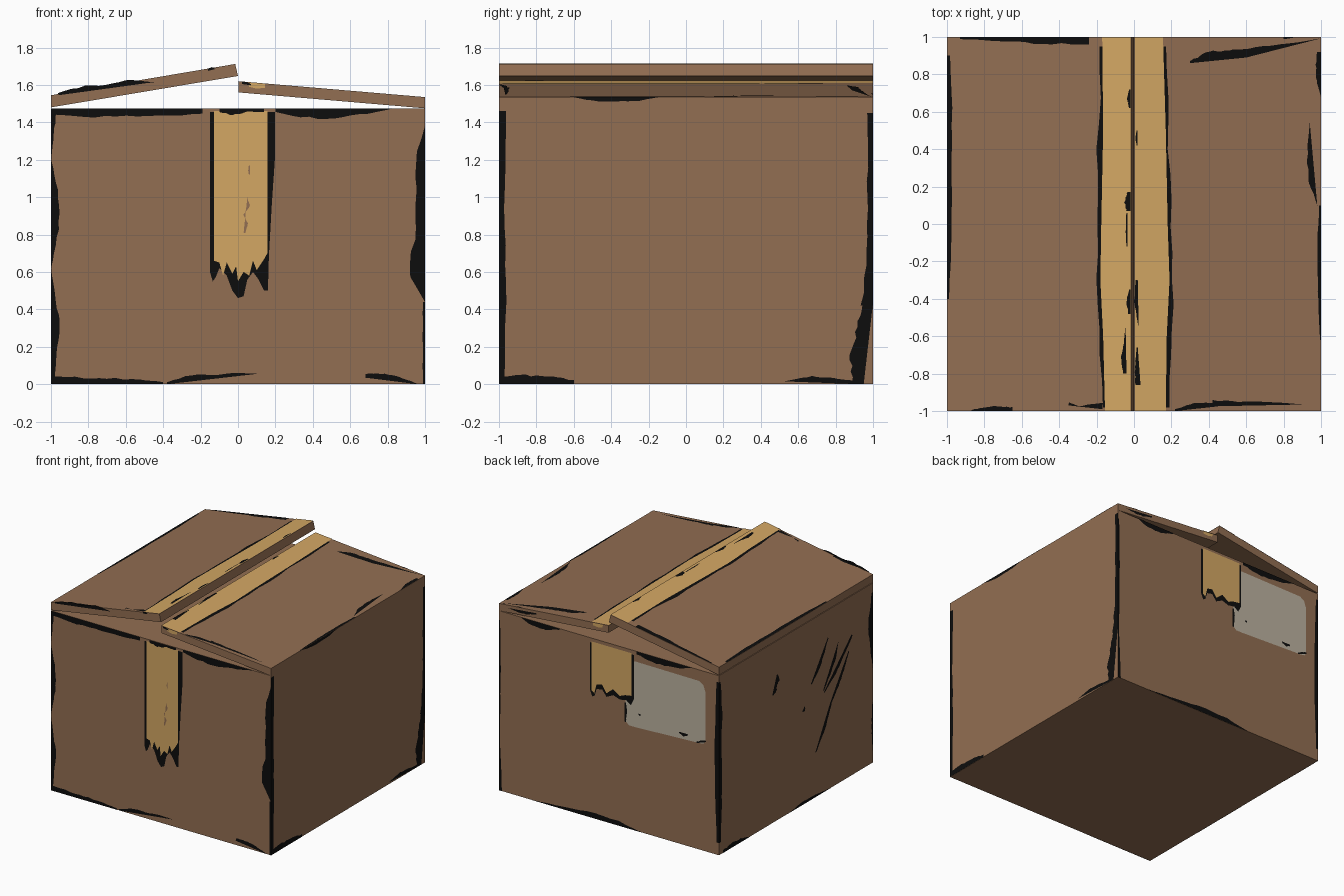
import bpy, bmesh, random
from mathutils import Vector

random.seed(4)
H = 1.475


def material(name, rgb):
    m = bpy.data.materials.new(name)
    m.diffuse_color = (*rgb, 1)
    return m


CARD = material("cardboard brown", (0.288, 0.156, 0.084))
TAPE = material("tape tan", (0.655, 0.386, 0.127))
LABEL = material("label grey", (0.50, 0.445, 0.35))
INK = material("ink black", (0.004, 0.004, 0.004))


def add_object(name, bm, mat):
    me = bpy.data.meshes.new(name)
    bm.to_mesh(me)
    bm.free()
    me.materials.append(mat)
    ob = bpy.data.objects.new(name, me)
    bpy.context.collection.objects.link(ob)


def prism(name, profile):
    """Extrude an x/z profile along the full depth."""
    bm = bmesh.new()
    f = bm.faces.new([bm.verts.new((x, -1, z)) for x, z in profile])
    r = bmesh.ops.extrude_face_region(bm, geom=[f])
    vs = [g for g in r["geom"] if isinstance(g, bmesh.types.BMVert)]
    bmesh.ops.translate(bm, verts=vs, vec=(0, 2, 0))
    bmesh.ops.recalc_face_normals(bm, faces=bm.faces)
    add_object(name, bm, CARD)


# Box body and the two lifted lid flaps
prism("box_body", [(-1, 0), (1, 0), (1, H), (-1, H)])
prism("left_flap", [(-1, 1.48), (0, 1.648), (-0.015, 1.712), (-1, 1.545)])
prism("right_flap", [(0.003, 1.56), (1, H), (1, 1.535), (0.003, 1.62)])

# Each face maps flat (u, v, lift) to space, with its outward direction
FACES = {
    "front": (lambda u, v, d: (u, -1 - d, v), (0, -1, 0)),
    "back": (lambda u, v, d: (u, 1 + d, v), (0, 1, 0)),
    "right": (lambda u, v, d: (1 + d, u, v), (1, 0, 0)),
    "left": (lambda u, v, d: (-1 - d, u, v), (-1, 0, 0)),
    "left_flap": (lambda u, v, d: (u, v, 1.712 + (u + .015) * .1695 + d), (0, 0, 1)),
    "right_flap": (lambda u, v, d: (u, v, 1.62 - (u - .003) * .0853 + d), (0, 0, 1)),
}
sheets = {}


def strip(face, part, mat, layer, side_a, side_b):
    """Thin sheet between two matching polylines on a face."""
    fn, out = FACES[face]
    bm = sheets.setdefault((face + "_" + part, mat.name), bmesh.new())
    d = layer * 0.0015
    va = [bm.verts.new(fn(*p, d)) for p in side_a]
    vb = [bm.verts.new(fn(*p, d)) for p in side_b]
    for i in range(len(va) - 1):
        f = bm.faces.new((va[i], va[i + 1], vb[i + 1], vb[i]))
        f.normal_update()
        if f.normal.dot(Vector(out)) < 0:
            f.normal_flip()


def mark(face, a, b, widths, part="ink_marks", mat=INK, layer=1):
    """Ragged brush mark on the left side of the line a to b."""
    a, b = Vector(a), Vector(b)
    t = (b - a).normalized()
    n = Vector((-t.y, t.x))
    steps = 14
    sa, sb = [], []
    for i in range(steps + 1):
        k = i / steps
        s = k * (len(widths) - 1)
        j = min(int(s), len(widths) - 2)
        w = widths[j] + (widths[j + 1] - widths[j]) * (s - j)
        p = a.lerp(b, k)
        sa.append(p)
        sb.append(p + n * (w * random.uniform(.85, 1.15) + .001))
    strip(face, part, mat, layer, sa, sb)


def drape(face, part, mat, layer, top, bottoms):
    """Sheet hanging from a level with a torn lower edge."""
    strip(face, part, mat, layer, [(u, top) for u, _ in bottoms], bottoms)


# Front ink marks along the edges
for a, b, w in [
    ((-.19, H), (-1, H), (.03, .045, .035, .05, .035)),
    ((.83, H), (.2, H), (.0, .03, .05, .05, .02)),
    ((-1, .62), (-1, .03), (0, .02, .045, .03, .02)),
    ((-1, 1.2), (-1, .62), (0, .035, .045, .03, 0)),
    ((-1, H), (-1, 1.2), (.03, .015, 0)),
    ((1, .44), (1, 1.38), (0, .08, .06, .045, .045, .045, 0)),
    ((1, 0), (1, .44), (.01, .012, .01)),
    ((-1, 0), (-.4, 0), (.05, .035, .03, .025, .01)),
    ((-.38, .0), (.1, .055), (.01, .035, .02, .02, 0)),
    ((.68, .035), (.96, .0), (.02, .03, .025, 0)),
    ((-.45, 1.615), (-.96, 1.545), (.0, -.03, -.02, -.03, -.012)),
    ((-.16, 1.675), (-.12, 1.685), (.01, .015, 0)),
    ((.02, 1.605), (.07, 1.598), (.01, .012, .005)),
]:
    mark("front", a, b, w)

# Front tape with its ink shadow and worn nicks
drape("front", "tape_outline", INK, 1, 1.455, [
    (-.15, .60), (-.135, .55), (-.12, .57), (-.10, .62), (-.06, .58), (-.03, .5),
    (0, .46), (.03, .47), (.05, .56), (.08, .60), (.11, .56), (.14, .5), (.16, .5),
    (.165, .68), (.18, .95), (.197, 1.2)])
drape("front", "tape", TAPE, 2, 1.46, [
    (-.128, .66), (-.10, .65), (-.08, .58), (-.06, .65), (-.03, .59), (-.01, .63),
    (0, .55), (.03, .6), (.06, .58), (.08, .66), (.10, .61), (.14, .67), (.157, .7)])
mark("front", (.14, 1.475), (-.1, 1.475), (.02, .015, .035, .02), "tape_wear", INK, 3)
mark("front", (.03, .81), (.05, 1.0), (-.01, -.02, .01, -.02, 0), "tape_nicks", CARD, 3)
mark("front", (.063, 1.12), (.063, 1.17), (.004, .008, .004), "tape_nicks", CARD, 3)

# Right side ink marks
for a, b, w in [
    ((-1, 1.46), (-1, .02), (.04, .032, .03, .032, .035, .03, .03)),
    ((.95, .0), (.998, .42), (.055, .085, .07, .06)),
    ((1, .42), (1, 1.45), (.06, .035, .03, .03, .025, .035)),
    ((-1, 0), (-.6, 0), (.03, .045, .045, .035, .02)),
    ((.53, .015), (.93, 0), (.0, .03, .025, .015)),
    ((-.15, 1.535), (-.6, 1.535), (0, .02, .025, .02, 0)),
]:
    mark("right", a, b, w)

# Back ink marks
for a, b, w in [
    ((.8, H), (.45, H), (0, .035, .05, .03, .01)),
    ((-.25, H), (-.76, H), (.02, .045, .05, .04, 0)),
    ((-1, 1.42), (-1, .1), (.02, .03, .035, .03, .02)),
    ((-.3, 0), (.7, 0), (0, .035, .045, .03, .015, 0)),
    ((1, .0), (1, 1.4), (.03, .01, .012, .015, .01)),
    ((.66, 1.545), (.92, 1.52), (-.01, -.025, -.02, 0)),
]:
    mark("back", a, b, w)

# Back tape and mailing label
drape("back", "tape_outline", INK, 2, 1.44, [
    (.172, 1.05), (.15, 1.0), (.13, 1.01), (.11, 1.07), (.06, 1.08), (.02, 1.03),
    (-.04, 1.06), (-.10, 1.04), (-.16, 1.05), (-.2, 1.02), (-.23, 1.08)])
drape("back", "tape", TAPE, 3, 1.45, [
    (.155, 1.05), (.13, 1.03), (.11, 1.11), (.06, 1.12), (.02, 1.06), (-.04, 1.11),
    (-.10, 1.07), (-.15, 1.09), (-.21, 1.1)])
strip("back", "label", LABEL, 1,
      [(-.15, 1.02), (-.18, 1.36), (-.24, 1.39), (-.82, 1.385), (-.86, 1.36), (-.88, 1.3)],
      [(-.15, .88), (-.18, .85), (-.24, .85), (-.82, .875), (-.86, .88), (-.88, .9)])
for a, b, w in [((-.64, .92), (-.72, .92), (.01, .025, .01)),
                ((-.27, .97), (-.29, .97), (.01, .015, .01)),
                ((-.145, .87), (-.145, 1.03), (.01, .02, .012)),
                ((-.885, .9), (-.8, .87), (.012, .015, .01))]:
    mark("back", a, b, w, "label_wear", INK, 2)

# Left side edge marks and slanted scratches
for a, b, w in [
    ((1, .1), (1, 1.42), (.02, .03, .04, .03, .04, .02)),
    ((-1, 1.4), (-1, .75), (.02, .05, .06, .03, 0)),
    ((-1, .5), (-1, .1), (.01, .02, .01)),
    ((.6, 0), (.95, 0), (0, .03, .035, .02)),
    ((-.45, 0), (.1, 0), (0, .02, .025, 0)),
    ((-.19, .95), (-.41, 1.25), (.01, .04, .03, .01)),
    ((-.35, .84), (-.55, 1.17), (.01, .03, .04, .0)),
    ((-.36, .82), (-.72, 1.16), (.01, .035, .03, .02)),
    ((-.25, .37), (-.44, .70), (.01, .04, .02)),
    ((-.44, .70), (-.68, 1.04), (.02, .035, .01)),
    ((-.08, .77), (-.11, .80), (.01, .03, .01)),
    ((.31, 1.05), (.25, 1.20), (.01, .05, .03, .06, .01)),
]:
    mark("left", a, b, w)

# Left flap: edge marks, centre tape and wear
for a, b, w in [
    ((-.24, 1), (-.93, 1), (.035, .035, .03, .02, .01)),
    ((-1, .9), (-1, -.4), (.015, .028, .025, .025, .01)),
    ((-.87, -1), (-.65, -1), (.005, .025, .02)),
    ((-.35, -.97), (-.17, -.99), (.015, .0, .02, .035)),
]:
    mark("left_flap", a, b, w)
mark("left_flap", (-.15, .95), (-.15, -.98), (-.04, -.03, -.05, -.04, -.045, -.05, -.03, -.02),
     "tape_outline")
strip("left_flap", "tape", TAPE, 2,
      [(-.17, 1), (-.165, .5), (-.175, 0), (-.18, -.3), (-.165, -.6), (-.155, -1)],
      [(-.016, y) for y in (1, .5, 0, -.3, -.6, -1)])
for a, b, w in [((-.02, .07), (-.02, .17), (.02, .03, .015)),
                ((-.035, -.12), (-.035, .06), (.005, .008, .005)),
                ((-.04, -.8), (-.045, -.55), (.015, .03, .01, 0)),
                ((-.02, .62), (-.02, .72), (.005, .015, .005)),
                ((-.02, -.48), (-.02, -.35), (.01, .02, .005))]:
    mark("left_flap", a, b, w, "tape_wear", INK, 3)

# Right flap: edge marks, centre tape and wear
for a, b, w in [
    ((.3, .86), (.6, .89), (.01, .05, .05, .04)),
    ((.6, .89), (.99, .99), (.04, .03, .01, .0)),
    ((.98, .1), (.94, .54), (.0, .035, .025, 0)),
    ((1, -.62), (1, .1), (.005, .015, .02, .01)),
    ((1, .68), (1, .92), (.0, .03, .02)),
    ((.85, 1), (.8, 1), (.004, .01)),
    ((.22, -1), (.45, -.975), (.01, .03, .02)),
    ((.42, -.975), (.9, -.965), (.03, .02, .015, 0)),
]:
    mark("right_flap", a, b, w)
mark("right_flap", (.15, -.98), (.15, .95),
     (-.04, -.05, -.065, -.06, -.05, -.045, -.03, -.035, -.02), "tape_outline")
strip("right_flap", "tape", TAPE, 2,
      [(.004, y) for y in (1, .5, 0, -.3, -.6, -1)],
      [(.155, 1), (.17, .5), (.18, 0), (.19, -.3), (.175, -.6), (.17, -1)])
for a, b, w in [((.035, -.86), (.02, -.66), (.03, .02, .005)),
                ((.025, -.55), (.02, -.3), (.0, .02, .01)),
                ((.02, .42), (.02, .5), (.005, .012, .005))]:
    mark("right_flap", a, b, w, "tape_wear", INK, 3)

# Tape folded over the ends of the right flap
for face in ("front", "back"):
    strip(face, "tape_fold", TAPE, 1, [(.05, 1.614), (.1, 1.61), (.145, 1.606)],
          [(.06, 1.59), (.1, 1.58), (.145, 1.585)])

for (name, mat_name), bm in sheets.items():
    add_object(name, bm, bpy.data.materials[mat_name])
